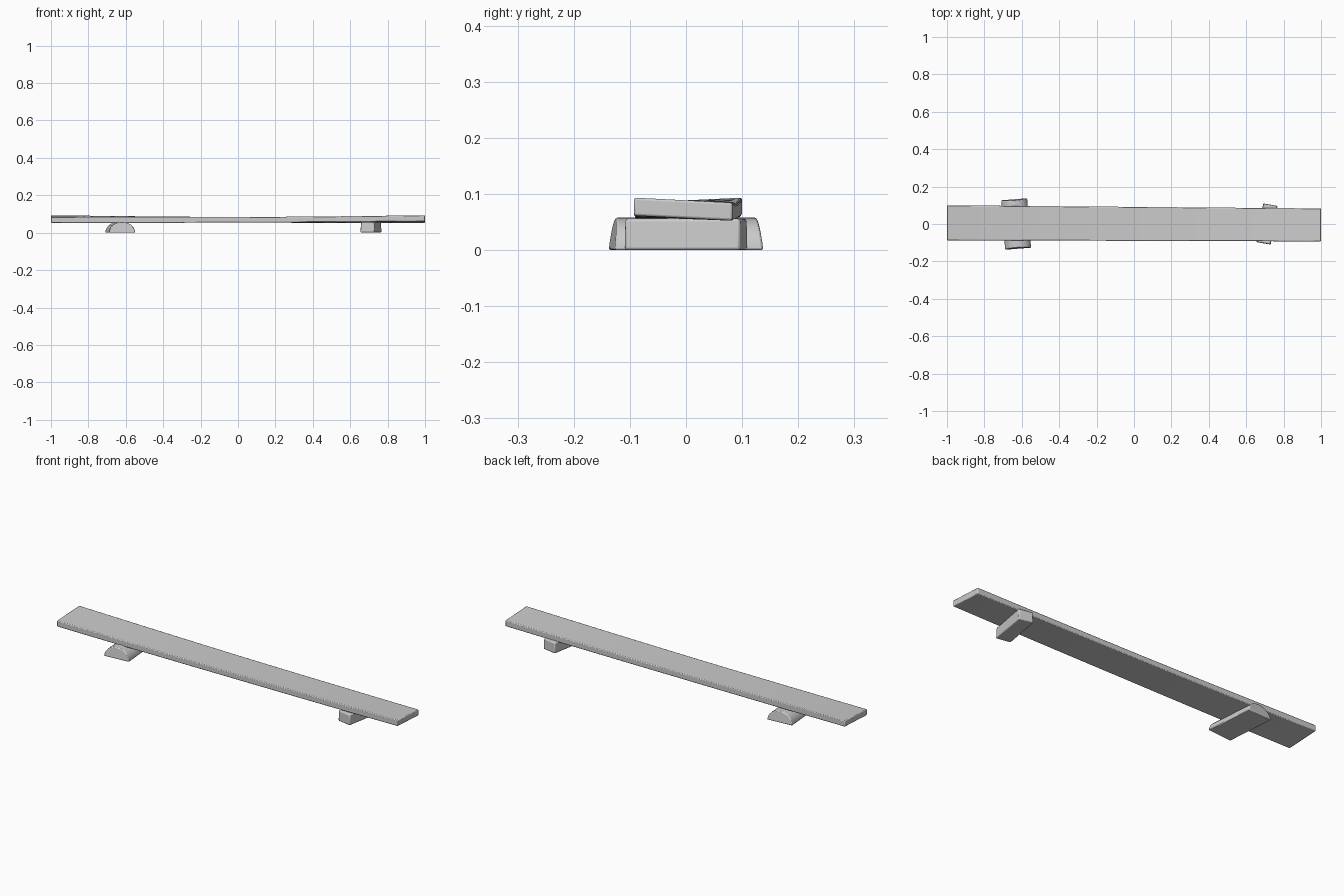
import bpy, bmesh, math
from mathutils import Matrix

if "Cube" in bpy.data.objects:
    bpy.data.objects.remove(bpy.data.objects["Cube"])

grey = bpy.data.materials.new("plain grey")
grey.diffuse_color = (0.6, 0.6, 0.6, 1)
grey.use_nodes = True
grey.node_tree.nodes["Principled BSDF"].inputs["Base Color"].default_value = grey.diffuse_color


def loft(name, rings, bevel, angle=30):
    """Skin a list of equal-length point rings, cap the ends and soften the edges."""
    bm = bmesh.new()
    vs = [[bm.verts.new(p) for p in ring] for ring in rings]
    n = len(rings[0])
    for a, b in zip(vs, vs[1:]):
        for i in range(n):
            j = (i + 1) % n
            bm.faces.new((a[i], a[j], b[j], b[i]))
    bm.faces.new(vs[0][::-1])
    bm.faces.new(vs[-1])
    bmesh.ops.recalc_face_normals(bm, faces=bm.faces)
    me = bpy.data.meshes.new(name)
    bm.to_mesh(me)
    bm.free()
    ob = bpy.data.objects.new(name, me)
    bpy.context.collection.objects.link(ob)
    me.materials.append(grey)
    if bevel:
        mod = ob.modifiers.new("soft edges", 'BEVEL')
        mod.width = bevel
        mod.segments = 2
        mod.limit_method = 'ANGLE'
        mod.angle_limit = math.radians(40)
    bpy.ops.object.select_all(action='DESELECT')
    ob.select_set(True)
    bpy.context.view_layer.objects.active = ob
    bpy.ops.object.shade_smooth_by_angle(angle=math.radians(angle))
    return ob


# Plank: sags in the middle, twists and narrows slightly along its length
rings = []
for i in range(17):
    x = -1 + i / 8
    t = (x + 1) / 2
    front, back = -0.087 - 0.006 * t, 0.100 - 0.017 * t
    mid = 0.073 - 0.004 * (1 - x * x)
    tilt = -0.0045 * x
    h = 0.0145 + 0.0015 * abs(x)
    rings.append([(x, front, mid - tilt - h), (x, back, mid + tilt - h),
                  (x, back, mid + tilt + h), (x, front, mid - tilt + h)])
loft("plank", rings, 0.004)

# Half-log support: rounded top, flat base, ends pulled in towards the top
rings = []
for s in (-1, 1):
    ring = []
    for k in range(13):
        a = math.pi * k / 12
        z = 0.058 * math.sin(a)
        ring.append((0.07 * math.cos(a), s * (0.133 - 0.12 * z), z))
    rings.append(ring)
log = loft("half_log_support", rings, 0.004, 40)
log.matrix_world = Matrix.Translation((-0.63, 0, 0)) @ Matrix.Rotation(math.radians(4.5), 4, 'Z')

# Block support: small squared timber set at a slight angle
rings = [[(-0.039, y, 0), (0.039, y, 0), (0.037, y * 0.99, 0.056), (-0.037, y * 0.99, 0.056)]
         for y in (-0.105, 0.105)]
block = loft("block_support", rings, 0.005)
block.matrix_world = Matrix.Translation((0.711, 0, 0)) @ Matrix.Rotation(math.radians(-10), 4, 'Z')
